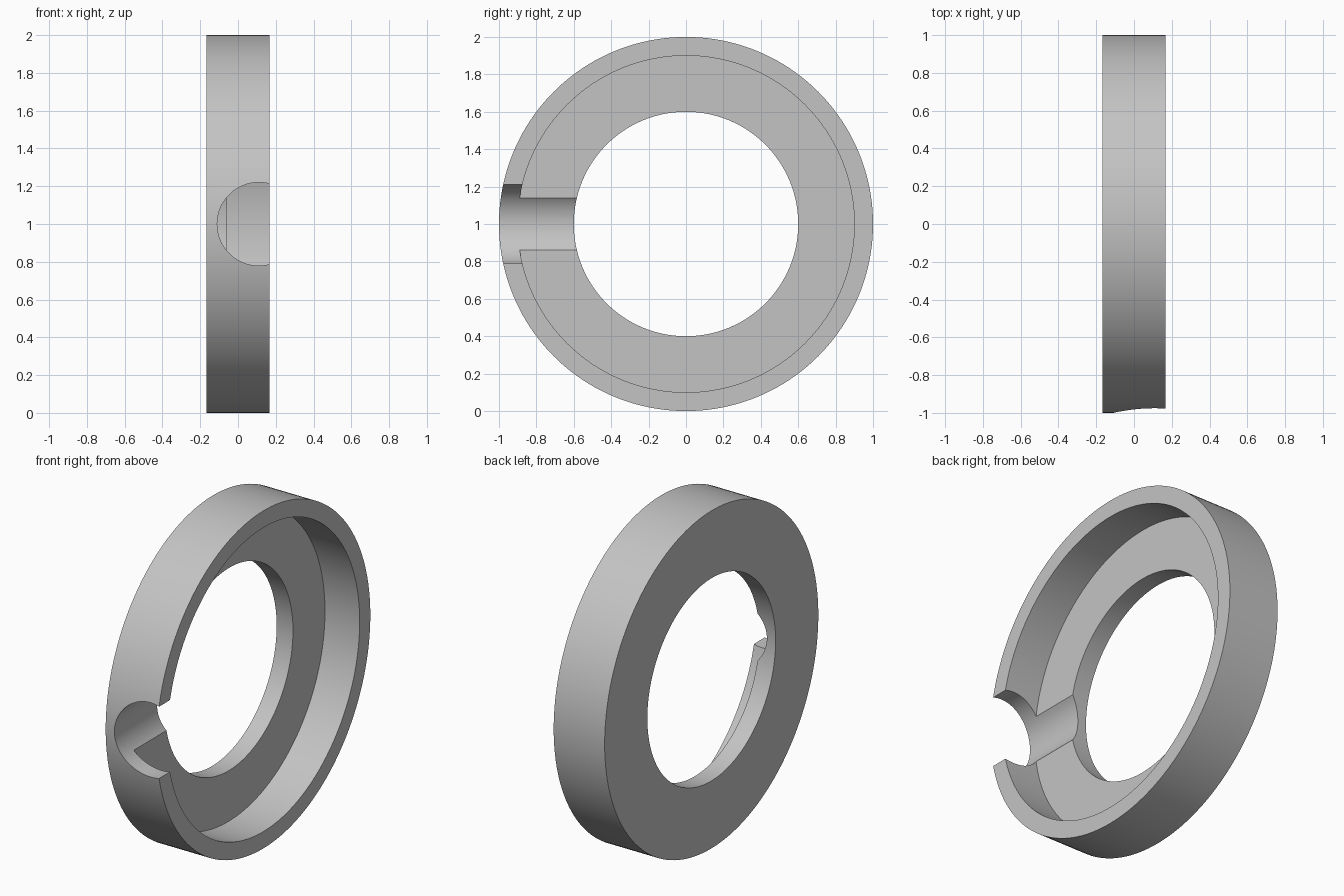
import bpy, bmesh, math
from mathutils import Matrix, Vector

cube = bpy.data.objects.get("Cube")
if cube:
    bpy.data.objects.remove(cube, do_unlink=True)

grey = bpy.data.materials.new("light grey")
grey.use_nodes = True
colour = (0.55, 0.55, 0.55, 1)
grey.diffuse_color = colour
grey.node_tree.nodes["Principled BSDF"].inputs["Base Color"].default_value = colour

HALF, FLOOR = 0.167, -0.06
OUTER, RECESS, BORE = 1.0, 0.9, 0.6
SEGMENTS = 160


def make_object(name, bm):
    bmesh.ops.recalc_face_normals(bm, faces=bm.faces)
    mesh = bpy.data.meshes.new(name)
    bm.to_mesh(mesh)
    bm.free()
    mesh.materials.append(grey)
    obj = bpy.data.objects.new(name, mesh)
    bpy.context.collection.objects.link(obj)
    return obj


# Ring with a raised rim: an L-shaped section revolved about the x axis
section = [(-HALF, BORE), (-HALF, OUTER), (HALF, OUTER),
           (HALF, RECESS), (FLOOR, RECESS), (FLOOR, BORE)]
bm = bmesh.new()
rings = []
for x, r in section:
    angles = [math.tau * i / SEGMENTS for i in range(SEGMENTS)]
    rings.append([bm.verts.new((x, r * math.cos(a), 1 + r * math.sin(a))) for a in angles])
for k, ring in enumerate(rings):
    following = rings[(k + 1) % len(rings)]
    for i in range(SEGMENTS):
        j = (i + 1) % SEGMENTS
        bm.faces.new((ring[i], ring[j], following[j], following[i]))
ring_body = make_object("recessed_ring", bm)

# Round channel through the front of the rim and the floor
bm = bmesh.new()
bmesh.ops.create_cone(bm, cap_ends=True, segments=96, radius1=0.22, radius2=0.22, depth=0.9,
                      matrix=Matrix.Translation(Vector((0.11, -0.75, 1)))
                      @ Matrix.Rotation(math.pi / 2, 4, 'X'))
cutter = make_object("channel_cutter", bm)
cutter.hide_render = True

cut = ring_body.modifiers.new("channel", 'BOOLEAN')
cut.operation = 'DIFFERENCE'
cut.solver = 'EXACT'
cut.object = cutter

# Apply the cut, then smooth the curved walls while keeping edges sharp
bpy.ops.object.select_all(action='DESELECT')
bpy.context.view_layer.objects.active = ring_body
ring_body.select_set(True)
bpy.ops.object.modifier_apply(modifier=cut.name)
bpy.data.objects.remove(cutter, do_unlink=True)
bpy.ops.object.shade_smooth_by_angle(angle=math.radians(30))
